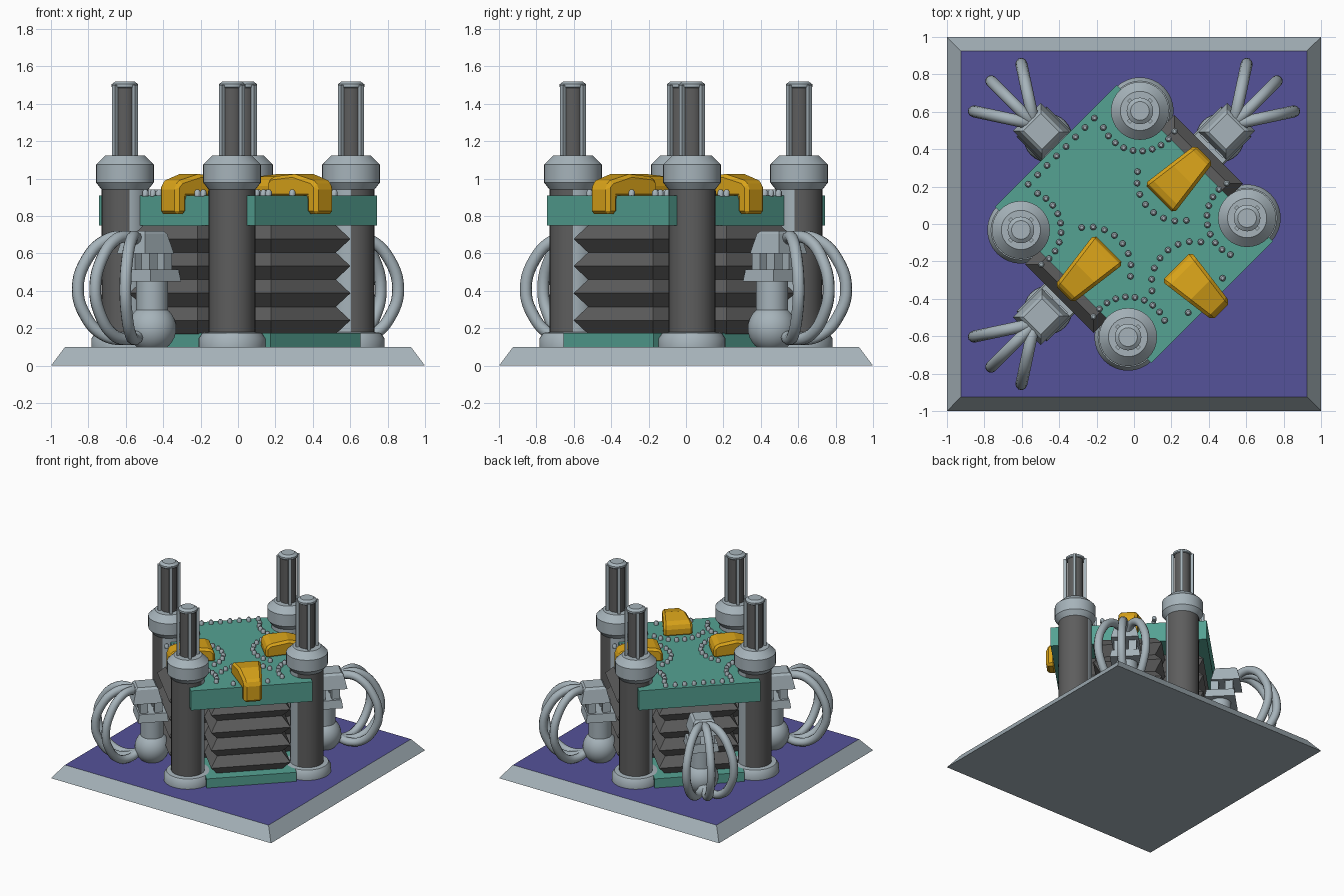
import bpy, bmesh
from math import sin, cos, pi, radians, hypot
from mathutils import Vector

if "Cube" in bpy.data.objects:
    bpy.data.objects.remove(bpy.data.objects["Cube"])

TURN = radians(-45)          # the machine stands diagonally on its base


def material(name, rgb):
    m = bpy.data.materials.new(name)
    m.use_nodes = True
    m.diffuse_color = (*rgb, 1)
    m.node_tree.nodes["Principled BSDF"].inputs["Base Color"].default_value = (*rgb, 1)
    return m


LIGHT = material("light steel", (0.38, 0.45, 0.49))
DARK = material("dark metal", (0.11, 0.11, 0.11))
GREEN = material("teal paint", (0.09, 0.36, 0.29))
PURPLE = material("purple floor", (0.09, 0.085, 0.32))
YELLOW = material("yellow paint", (0.70, 0.37, 0.01))


def finish(name, bm, mats, turn=TURN, smooth=False):
    bmesh.ops.recalc_face_normals(bm, faces=bm.faces)
    me = bpy.data.meshes.new(name)
    bm.to_mesh(me)
    bm.free()
    ob = bpy.data.objects.new(name, me)
    bpy.context.collection.objects.link(ob)
    for m in mats:
        me.materials.append(m)
    ob.rotation_euler.z = turn
    if smooth:
        bpy.ops.object.select_all(action='DESELECT')
        bpy.context.view_layer.objects.active = ob
        ob.select_set(True)
        bpy.ops.object.shade_smooth_by_angle(angle=radians(35))
    return ob


def loft(bm, rings):
    """Skin a list of equal rings of points and cap both ends."""
    rows = [[bm.verts.new(p) for p in ring] for ring in rings]
    for a, b in zip(rows, rows[1:]):
        for i in range(len(a)):
            j = (i + 1) % len(a)
            bm.faces.new((a[i], a[j], b[j], b[i]))
    bm.faces.new(rows[0])
    bm.faces.new(rows[-1])


def stack(bm, levels, cx=0, cy=0):
    """Rectangles (half x, half y, z) skinned upward."""
    loft(bm, [[(cx + sx * hx, cy + sy * hy, z) for sx, sy in
               ((-1, -1), (1, -1), (1, 1), (-1, 1))] for hx, hy, z in levels])


def lathe(bm, profile, cx=0, cy=0, n=32):
    loft(bm, [[(cx + r * cos(2 * pi * i / n), cy + r * sin(2 * pi * i / n), z)
               for i in range(n)] for r, z in profile])


def stacked(name, mat, *parts):
    bm = bmesh.new()
    for p in parts:
        stack(bm, p)
    return finish(name, bm, [mat])


# Base with a purple floor
bm = bmesh.new()
stack(bm, [(1, 1, 0), (0.925, 0.925, 0.1)])
base = finish("base", bm, [LIGHT, PURPLE], 0)
for f in base.data.polygons:
    f.material_index = int(f.normal.z > 0.9)

# Lower plates, bellows and top slab
stacked("lower_plate", GREEN, [(0.585, 0.34, 0.1), (0.585, 0.34, 0.175)],
        [(0.3, 0.5, 0.1), (0.3, 0.5, 0.175)])
pitch = 0.145
for name, hx, hy in (("long_bellows", 0.55, 0.30), ("cross_bellows", 0.26, 0.565)):
    levels = []
    for i in range(9):
        inset = 0.0 if i % 2 else 0.055
        levels.append((hx - inset, hy - inset, 0.17 + i * pitch / 2))
    stacked(name, DARK, levels)
stacked("top_slab", GREEN, [(0.59, 0.46, 0.75), (0.59, 0.46, 0.91)])

# Four corner columns
corners = [(sx * 0.405, sy * 0.45) for sx in (-1, 1) for sy in (-1, 1)]
for k, (x, y) in enumerate(corners):
    bm = bmesh.new()
    lathe(bm, [(0.125, 0.14), (0.125, 0.96)], x, y)
    inward = -Vector((x, y, 0)).normalized()
    col = finish(f"column_{k}", bm, [DARK, LIGHT], smooth=True)
    for f in col.data.polygons:
        f.material_index = int(f.normal.dot(inward) > 0.1)

    bm = bmesh.new()
    lathe(bm, [(0.18, 0.1), (0.18, 0.145), (0.16, 0.175), (0.12, 0.18)], x, y)
    lathe(bm, [(0.12, 0.935), (0.155, 0.98), (0.155, 1.075), (0.105, 1.125),
               (0.07, 1.125)], x, y)
    lathe(bm, [(0.065, 1.485), (0.071, 1.49), (0.071, 1.505), (0.05, 1.52)], x, y)
    finish(f"column_collars_{k}", bm, [LIGHT], smooth=True)

    bm = bmesh.new()
    lathe(bm, [(0.06, 1.1), (0.06, 1.5)], x, y)
    finish(f"rod_{k}", bm, [DARK], smooth=True)

    # Light ribs on the diagonals of the rod
    bm = bmesh.new()
    for dx, dy in ((1, 0), (-1, 0), (0, 1), (0, -1)):
        stack(bm, [(0.011, 0.011, 1.1), (0.011, 0.011, 1.5)],
              x + dx * 0.075, y + dy * 0.075)
    finish(f"rod_ribs_{k}", bm, [LIGHT])

# Yellow clamps hooked over three slab edges
side = [(-0.27, 0.90), (-0.27, 0.98), (-0.24, 1.01), (-0.09, 1.025),
        (0.04, 0.99), (0.07, 0.96), (0.07, 0.81), (0.0, 0.81), (0.0, 0.90)]
clamps = [("front_left", 0, 0.59), ("back_left", 90, 0.46), ("front_right", -90, 0.46)]
for name, angle, edge in clamps:
    bm = bmesh.new()
    loft(bm, [[(edge + r, s * (0.112 - (r + 0.27) * 0.13), z) for r, z in side]
              for s in (-1, 1)])
    clamp = finish(f"clamp_{name}", bm, [YELLOW], TURN + radians(angle))
    bev = clamp.modifiers.new("edges", 'BEVEL')
    bev.width = 0.018
    bev.segments = 1

# Rivets in arcs round columns and clamps, and along the edges
spots = []


def arc(cx, cy, radius, facing, spread, count):
    for i in range(count):
        a = facing + spread * (i / (count - 1) - 0.5)
        spots.append((cx + radius * cos(a), cy + radius * sin(a)))


for x, y in corners:
    d = -Vector((x, y))
    arc(x, y, 0.215, Vector((1, 0)).angle_signed(d) * -1, radians(125), 10)
arc(0, 0.34, 0.225, -pi / 2, radians(110), 8)
arc(0, -0.34, 0.225, pi / 2, radians(110), 8)
arc(0.45, 0, 0.225, pi, radians(110), 8)
spots += [(-0.55, -0.25 + i * 0.0715) for i in range(8)]
spots += [(0.54, -0.13), (0.54, 0.13)]
bm = bmesh.new()
for x, y in spots:
    lathe(bm, [(0.017, 0.905), (0.017, 0.93), (0.009, 0.941)], x, y, 10)
finish("rivets", bm, [LIGHT], smooth=True)

# Three pump units with curved hoses
path = [(-0.03, 0.66), (0.06, 0.69), (0.15, 0.67), (0.25, 0.57), (0.30, 0.41),
        (0.26, 0.27), (0.17, 0.17), (0.06, 0.14), (-0.03, 0.16)]
for name, angle in (("back_left", 90), ("back_right", 180), ("front_right", -90)):
    turn = TURN + radians(angle)
    bm = bmesh.new()
    bmesh.ops.create_uvsphere(bm, u_segments=28, v_segments=16, radius=0.13)
    bmesh.ops.translate(bm, verts=bm.verts, vec=(0.65, 0, 0.2))
    lathe(bm, [(0.085, 0.25), (0.085, 0.46)], 0.65, 0)
    finish(f"pump_ball_{name}", bm, [LIGHT], turn, smooth=True)

    bm = bmesh.new()
    stack(bm, [(0.115, 0.115, 0.45), (0.105, 0.105, 0.515)], 0.66, 0)
    for sy in (-1, 1):
        for sx in (-1, 1):
            stack(bm, [(0.03, 0.03, 0.5), (0.03, 0.03, 0.62)],
                  0.67 + sx * 0.055, sy * 0.055)
    stack(bm, [(0.11, 0.105, 0.6), (0.085, 0.08, 0.705), (0.07, 0.065, 0.72)], 0.70, 0)
    finish(f"pump_head_{name}", bm, [LIGHT], turn)

    curve = bpy.data.curves.new(f"hoses_{name}", 'CURVE')
    curve.dimensions = '3D'
    curve.bevel_depth = 0.032
    curve.bevel_resolution = 3
    curve.resolution_u = 5
    curve.use_fill_caps = True
    curve.materials.append(LIGHT)
    for fan in (-33, 0, 33):
        a = radians(fan)
        sp = curve.splines.new('BEZIER')
        sp.bezier_points.add(len(path) - 1)
        for p, (d, z) in zip(sp.bezier_points, path):
            p.co = (0.78 + d * cos(a), d * sin(a) + 0.03 * sin(a), z)
            p.handle_left_type = p.handle_right_type = 'AUTO'
    hoses = bpy.data.objects.new(f"hoses_{name}", curve)
    bpy.context.collection.objects.link(hoses)
    hoses.rotation_euler.z = turn
